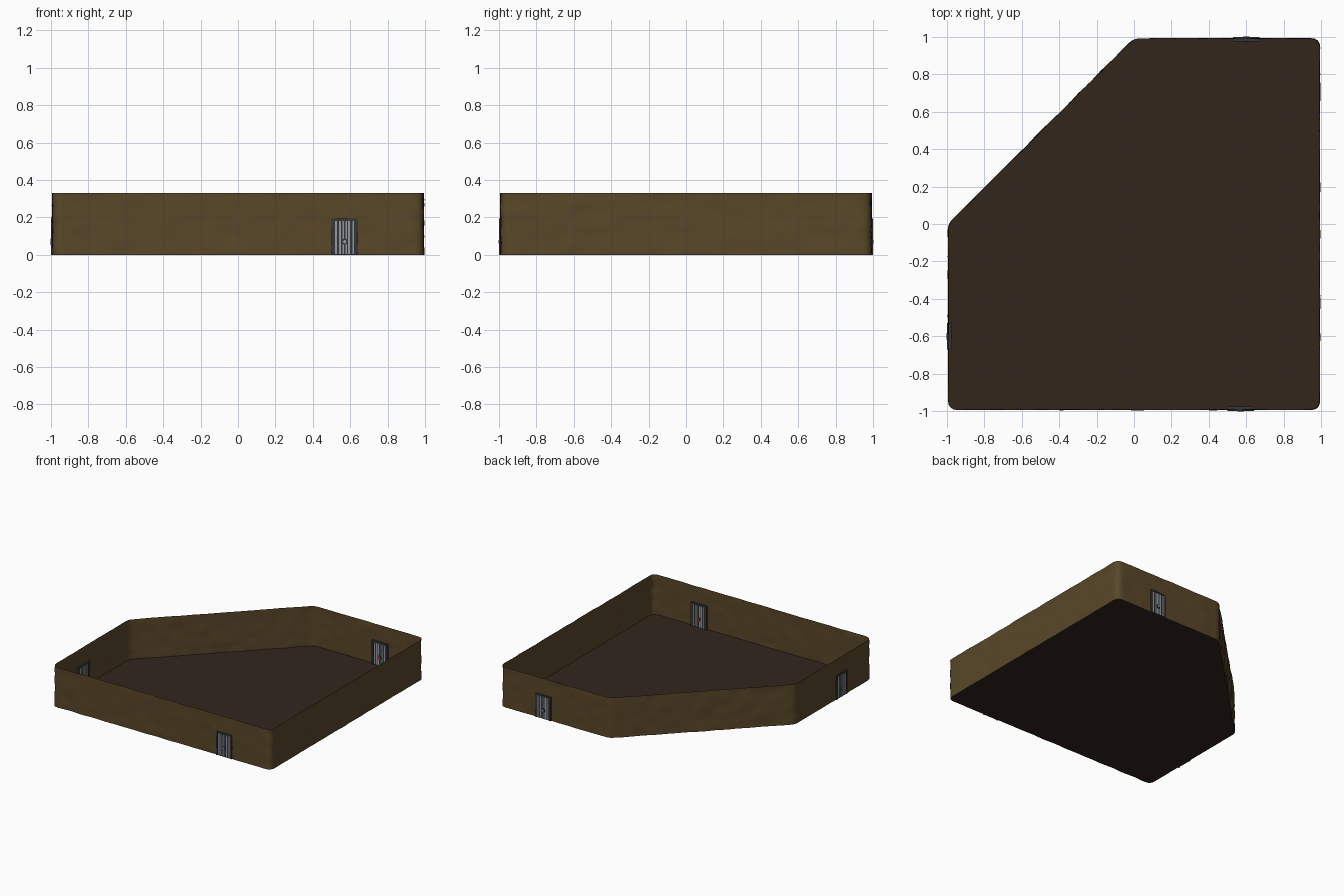
import bpy, bmesh, math
from mathutils import Vector, Matrix, noise

if "Cube" in bpy.data.objects:
    bpy.data.objects.remove(bpy.data.objects["Cube"])

HEIGHT = 0.33


def material(name, rgb):
    m = bpy.data.materials.new(name)
    m.diffuse_color = (*rgb, 1)
    m.use_nodes = True
    m.node_tree.nodes["Principled BSDF"].inputs["Base Color"].default_value = m.diffuse_color
    return m


EARTH = material("earth wall", (0.10, 0.062, 0.022))
SOIL = material("dark floor", (0.032, 0.019, 0.012))
DARK = material("dark metal", (0.035, 0.037, 0.042))
STEEL = material("steel", (0.30, 0.31, 0.33))
RED = material("red lamp", (0.6, 0.02, 0.02))


def finish(bm, name, mats, smooth=False):
    bmesh.ops.recalc_face_normals(bm, faces=bm.faces)
    me = bpy.data.meshes.new(name)
    bm.to_mesh(me)
    bm.free()
    for m in mats:
        me.materials.append(m)
    for p in me.polygons:
        p.use_smooth = smooth
    ob = bpy.data.objects.new(name, me)
    bpy.context.collection.objects.link(ob)
    return ob


def outline(step=0.035):
    """Five-sided plan with rounded corners, sampled evenly along its sides."""
    e = 0.992
    corners = [(-e, -e, .05), (e, -e, .05), (e, e, .05), (0, e, .035), (-e, 0, .035)]
    arcs = []
    for i, (x, y, cut) in enumerate(corners):
        p = Vector((x, y))
        a = p + (Vector(corners[i - 1][:2]) - p).normalized() * cut
        b = p + (Vector(corners[(i + 1) % 5][:2]) - p).normalized() * cut
        arcs.append([a * (1 - t) ** 2 + p * 2 * t * (1 - t) + b * t * t
                     for t in (0, .25, .5, .75, 1)])
    pts = []
    for i, arc in enumerate(arcs):
        pts += arc
        end = arcs[(i + 1) % 5][0]
        n = round((end - arc[-1]).length / step)
        pts += [arc[-1].lerp(end, k / n) for k in range(1, n)]
    return pts


path = outline()
N = len(path)


def wall_point(i, z):
    p = path[i]
    t = (path[(i + 1) % N] - path[i - 1]).normalized()
    q = Vector((p.x * 9, p.y * 9, z * 16))
    d = 0.006 * noise.noise(q)
    return (p.x + t.y * d, p.y - t.x * d, z)


# rough earth walls: one thin sheet
bm = bmesh.new()
rows = 10
rings = [[bm.verts.new(wall_point(i, HEIGHT * r / rows)) for i in range(N)]
         for r in range(rows + 1)]
for lo, hi in zip(rings, rings[1:]):
    for i in range(N):
        j = (i + 1) % N
        bm.faces.new((lo[i], lo[j], hi[j], hi[i]))
finish(bm, "earth_walls", [EARTH], smooth=True)

# floor
bm = bmesh.new()
bm.faces.new([bm.verts.new(wall_point(i, 0)[:2] + (0.002,)) for i in range(N)])
finish(bm, "floor", [SOIL])


def box(bm, x0, x1, y0, y1, z0, z1, mat):
    m = Matrix.Translation(((x0 + x1) / 2, (y0 + y1) / 2, (z0 + z1) / 2)) @ \
        Matrix.Diagonal((x1 - x0, y1 - y0, z1 - z0, 1))
    vs = bmesh.ops.create_cube(bm, size=1, matrix=m)["verts"]
    for f in {f for v in vs for f in v.link_faces}:
        f.material_index = mat


def disc(bm, y, depth, r, z, mat):
    m = Matrix.Translation((0, y, z)) @ Matrix.Rotation(math.pi / 2, 4, 'X')
    vs = bmesh.ops.create_cone(bm, cap_ends=True, segments=16, radius1=r, radius2=r,
                               depth=depth, matrix=m)["verts"]
    for f in {f for v in vs for f in v.link_faces}:
        f.material_index = mat


def door(name, place):
    """Metal double door; outside faces -y, centred on the wall plane."""
    bm = bmesh.new()
    for s in (-1, 1):                                    # frame posts
        a, b = sorted((s * .056, s * .071))
        box(bm, a, b, -.011, .013, 0, .195, 0)
    box(bm, -.056, .056, -.011, .013, .183, .195, 0)     # lintel
    box(bm, -.056, .056, -.007, .009, 0, .183, 0)        # leaves
    for x in (-.046, -.024, -.008, .008, .024, .046):    # vertical ribs
        w = .005 if abs(x) > .01 else .004
        box(bm, x - w, x + w, -.009, .011, .004, .18, 1)
    disc(bm, -.009, .006, .017, .07, 0)                  # outer lock
    disc(bm, -.011, .005, .009, .07, 1)
    disc(bm, .011, .006, .017, .07, 0)                   # inner lock with lamp
    disc(bm, .013, .005, .01, .07, 2)
    finish(bm, name, [DARK, STEEL, RED]).matrix_world = place


T, R = Matrix.Translation, Matrix.Rotation
door("front_door", T((.57, -.989, 0)))
door("back_door", T((.6, .989, 0)) @ R(math.pi, 4, 'Z'))
door("left_door", T((-.989, -.6, 0)) @ R(-math.pi / 2, 4, 'Z'))
